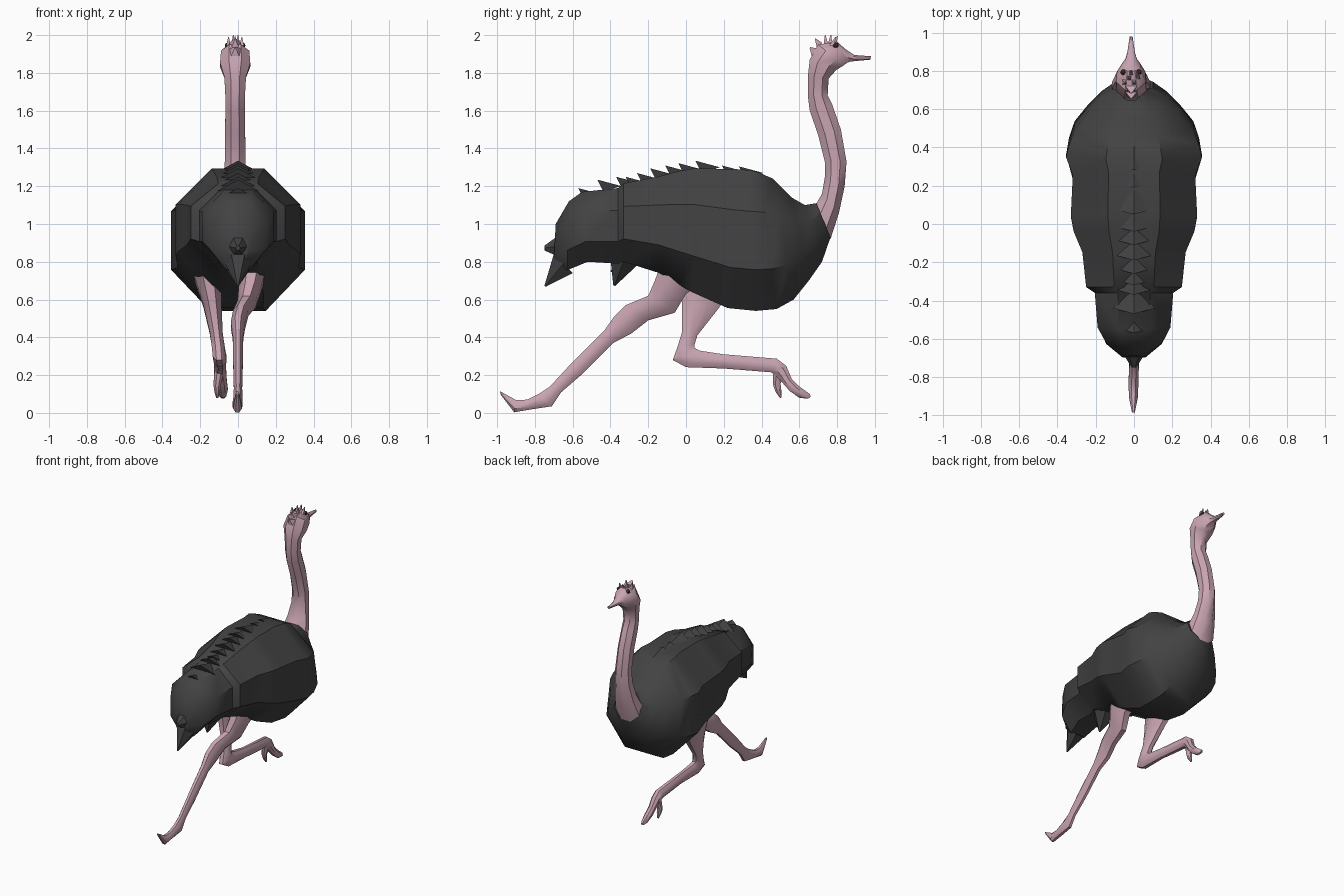
import bpy, bmesh, math
from mathutils import Vector


def material(name, rgb):
    m = bpy.data.materials.new(name)
    m.diffuse_color = (*rgb, 1)
    return m


PLUME = material("dark_plumage", (0.055, 0.055, 0.055))
SKIN = material("pink_skin", (0.58, 0.37, 0.44))
EYE = material("eye_dark", (0.03, 0.02, 0.02))


def finish(bm, name, mat, angle=40):
    bmesh.ops.recalc_face_normals(bm, faces=bm.faces)
    me = bpy.data.meshes.new(name)
    bm.to_mesh(me)
    bm.free()
    ob = bpy.data.objects.new(name, me)
    bpy.context.collection.objects.link(ob)
    me.materials.append(mat)
    bpy.ops.object.select_all(action='DESELECT')
    ob.select_set(True)
    bpy.context.view_layer.objects.active = ob
    bpy.ops.object.shade_smooth_by_angle(angle=math.radians(angle))
    return ob


def add_loft(bm, rings, sides=8):
    """Each ring: upper y, z, lower y, z, half width, x centre."""
    k = 1 / math.cos(math.pi / sides)
    loops = []
    for ya, za, yb, zb, hw, x in rings:
        a, b = Vector((x, ya, za)), Vector((x, yb, zb))
        c, u, w = (a + b) / 2, (a - b) / 2, Vector((hw, 0, 0))
        ts = [(i + 0.5) * math.tau / sides for i in range(sides)]
        loops.append([bm.verts.new(c + k * (math.cos(t) * u + math.sin(t) * w)) for t in ts])
    for p, q in zip(loops, loops[1:]):
        for i in range(sides):
            j = (i + 1) % sides
            bm.faces.new((p[i], p[j], q[j], q[i]))
    bm.faces.new(loops[0])
    bm.faces.new(loops[-1])


def loft(name, rings, mat):
    bm = bmesh.new()
    add_loft(bm, rings)
    return finish(bm, name, mat)


# Plumed body, chest to tail
loft("body", [(*r, 0) for r in [
    (.69, 1.11, .765, .93, .10),
    (.63, 1.10, .72, .80, .17),
    (.56, 1.14, .65, .70, .24),
    (.46, 1.24, .57, .60, .31),
    (.38, 1.275, .48, .55, .34),
    (.34, 1.285, .37, .54, .355),
    (.27, 1.29, .22, .555, .32),
    (.05, 1.295, .03, .64, .33),
    (-.04, 1.28, -.04, .68, .315),
    (-.15, 1.25, -.14, .74, .27),
    (-.33, 1.215, -.33, .80, .25),
    (-.36, 1.19, -.36, .79, .205),
    (-.55, 1.17, -.52, .80, .19),
    (-.62, 1.12, -.63, .755, .145),
    (-.69, 1.0, -.70, .80, .06)]], PLUME)

# Overlapping feather tips along the back
bm = bmesh.new()
for y, z in [(.29, 1.305), (.2, 1.31), (.06, 1.335), (-.03, 1.322), (-.1, 1.31), (-.18, 1.295),
             (-.25, 1.27), (-.31, 1.25), (-.36, 1.25), (-.46, 1.235), (-.56, 1.19)]:
    f, l, r, t = [bm.verts.new(v) for v in (
        (0, y + .12, z - .035), (-.11, y + .02, z - .06), (.11, y + .02, z - .06), (0, y - .01, z))]
    for tri in ((f, l, t), (f, t, r), (l, r, t), (f, r, l)):
        bm.faces.new(tri)
finish(bm, "back_feathers", PLUME, 20)

# Loose pointed feathers at the tail and belly
bm = bmesh.new()
for big, tip in [((-.70, .84, -.60, .74, .06, 0), (-.75, .672, -.742, .668, .004, 0)),
                 ((-.66, .95, -.66, .82, .06, 0), (-.75, .885, -.75, .86, .01, 0)),
                 ((-.40, .82, -.26, .78, .08, 0), (-.385, .675, -.375, .672, .004, 0)),
                 ((-.34, .82, -.26, .78, .08, 0), (-.40, .752, -.395, .745, .01, 0))]:
    add_loft(bm, [big, tip], 6)
finish(bm, "loose_feathers", PLUME)

# Neck, head and beak
loft("neck_and_head", [(*r, -.015) for r in [
    (.685, 1.10, .765, .92, .10),
    (.72, 1.16, .81, 1.06, .08),
    (.735, 1.25, .84, 1.20, .06),
    (.735, 1.33, .85, 1.33, .055),
    (.70, 1.47, .82, 1.50, .053),
    (.655, 1.60, .775, 1.63, .052),
    (.645, 1.68, .75, 1.68, .052),
    (.645, 1.78, .755, 1.77, .057),
    (.655, 1.87, .795, 1.815, .08),
    (.70, 1.95, .835, 1.84, .075),
    (.80, 1.965, .855, 1.855, .048),
    (.845, 1.925, .87, 1.86, .03),
    (.89, 1.895, .90, 1.863, .02),
    (.98, 1.888, .975, 1.87, .008)]], SKIN)

# Crest tufts on the crown
bm = bmesh.new()
for x, y, ty, tz in [(-.05, .74, .735, 1.99), (-.025, .76, .765, 2.0), (.0, .74, .735, 2.0),
                     (.02, .77, .79, 1.99), (-.015, .78, .80, 1.995)]:
    add_loft(bm, [(y - .012, 1.945, y + .015, 1.945, .012, x), (ty, tz, ty + .004, tz, .002, x)], 4)
add_loft(bm, [(.72, 1.96, .70, 1.90, .03, -.015), (.685, 1.983, .683, 1.977, .003, -.015)], 4)
add_loft(bm, [(.69, 1.93, .67, 1.87, .03, -.015), (.657, 1.937, .655, 1.93, .003, -.015)], 4)
finish(bm, "crest", SKIN)

# Eyes
for side, name in ((-1, "left_eye"), (1, "right_eye")):
    bm = bmesh.new()
    bmesh.ops.create_uvsphere(bm, u_segments=10, v_segments=6, radius=.015)
    bmesh.ops.translate(bm, verts=bm.verts, vec=(-.015 + side * .04, .793, 1.945))
    finish(bm, name, EYE, 60)

# Right leg stretched backwards
loft("right_leg", [
    (-.12, .82, .10, .70, .075, .08),
    (-.165, .70, .0, .63, .06, .065),
    (-.20, .62, -.06, .53, .048, .045),
    (-.32, .57, -.20, .49, .04, .015),
    (-.38, .51, -.29, .42, .038, 0),
    (-.43, .44, -.385, .37, .028, 0),
    (-.60, .27, -.55, .205, .025, 0),
    (-.72, .14, -.66, .11, .022, 0),
    (-.78, .10, -.71, .035, .025, 0),
    (-.84, .07, -.83, .017, .026, -.003),
    (-.90, .068, -.91, .003, .023, -.003),
    (-.985, .115, -.98, .095, .008, -.003)], SKIN)

# Left leg folded forwards
loft("left_leg", [
    (-.03, .74, .26, .68, .07, -.16),
    (-.02, .58, .17, .55, .048, -.135),
    (-.02, .43, .06, .41, .034, -.115),
    (-.045, .35, .045, .36, .034, -.105),
    (-.07, .28, .045, .345, .034, -.10),
    (.0, .242, .07, .33, .034, -.095),
    (.20, .235, .20, .31, .026, -.09),
    (.45, .215, .48, .287, .032, -.095),
    (.475, .20, .53, .25, .032, -.095),
    (.51, .16, .56, .18, .026, -.085),
    (.55, .115, .60, .14, .026, -.08),
    (.60, .08, .655, .10, .018, -.08),
    (.645, .075, .66, .085, .008, -.08)], SKIN)
loft("left_outer_toe", [
    (.46, .22, .53, .22, .025, -.10),
    (.462, .145, .50, .155, .02, -.11),
    (.475, .11, .505, .12, .015, -.11),
    (.498, .078, .507, .083, .006, -.11)], SKIN)
